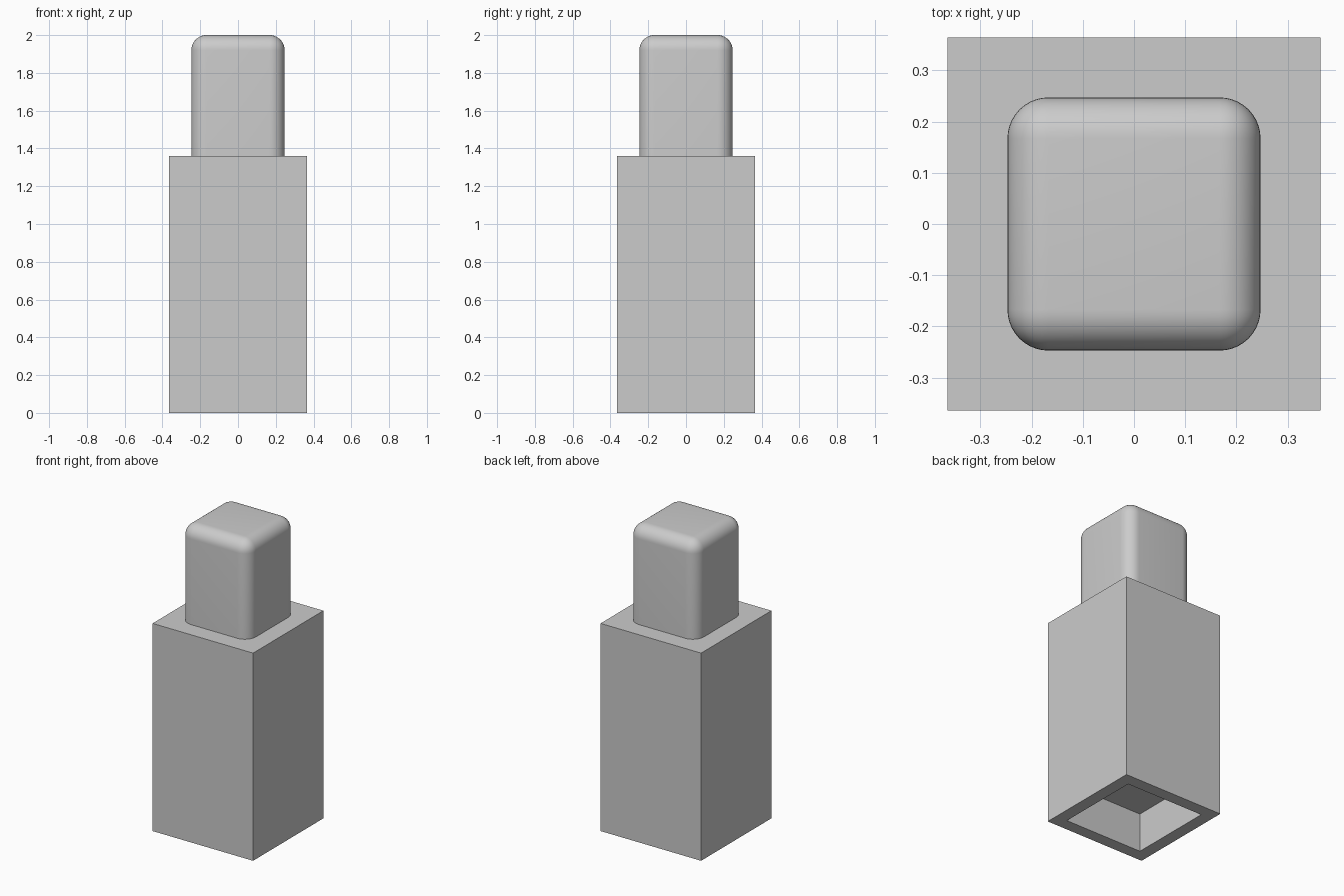
import bpy
import bmesh
import math

cube = bpy.data.objects.get("Cube")
if cube:
    bpy.data.objects.remove(cube, do_unlink=True)

BODY_HALF, BODY_TOP = 0.364, 1.36
SOCKET_HALF, SOCKET_DEPTH = 0.25, 0.255
PEG_HALF, PEG_TOP, PEG_RADIUS = 0.247, 2.0, 0.08

grey = bpy.data.materials.new("light_grey")
grey.use_nodes = True
grey.diffuse_color = (0.6, 0.6, 0.6, 1)
grey.node_tree.nodes["Principled BSDF"].inputs["Base Color"].default_value = (0.6, 0.6, 0.6, 1)


def block(half, bottom, top):
    """Square block centred on the z axis."""
    bm = bmesh.new()
    bmesh.ops.create_cube(bm, size=2)
    for v in bm.verts:
        v.co.x *= half
        v.co.y *= half
        v.co.z = top if v.co.z > 0 else bottom
    return bm


def finish(bm, name):
    bmesh.ops.recalc_face_normals(bm, faces=bm.faces)
    mesh = bpy.data.meshes.new(name)
    bm.to_mesh(mesh)
    bm.free()
    mesh.materials.append(grey)
    obj = bpy.data.objects.new(name, mesh)
    bpy.context.collection.objects.link(obj)
    return obj


# Body with a square socket sunk into its underside
bm = block(BODY_HALF, 0, BODY_TOP)
base = min(bm.faces, key=lambda f: f.calc_center_median().z)
bmesh.ops.inset_region(bm, faces=[base], thickness=BODY_HALF - SOCKET_HALF)
ceiling = bmesh.ops.extrude_discrete_faces(bm, faces=[base])["faces"][0]
bmesh.ops.translate(bm, verts=ceiling.verts, vec=(0, 0, SOCKET_DEPTH))
finish(bm, "body")

# Peg with rounded sides and top, seated slightly into the body
bm = block(PEG_HALF, BODY_TOP - 0.01, PEG_TOP)
rounded = [e for e in bm.edges if max(v.co.z for v in e.verts) > BODY_TOP]
bmesh.ops.bevel(bm, geom=rounded, offset=PEG_RADIUS, offset_type='OFFSET',
                segments=10, profile=0.5, affect='EDGES', clamp_overlap=True)
peg = finish(bm, "peg")
bpy.ops.object.select_all(action='DESELECT')
peg.select_set(True)
bpy.context.view_layer.objects.active = peg
bpy.ops.object.shade_smooth_by_angle(angle=math.radians(40))
